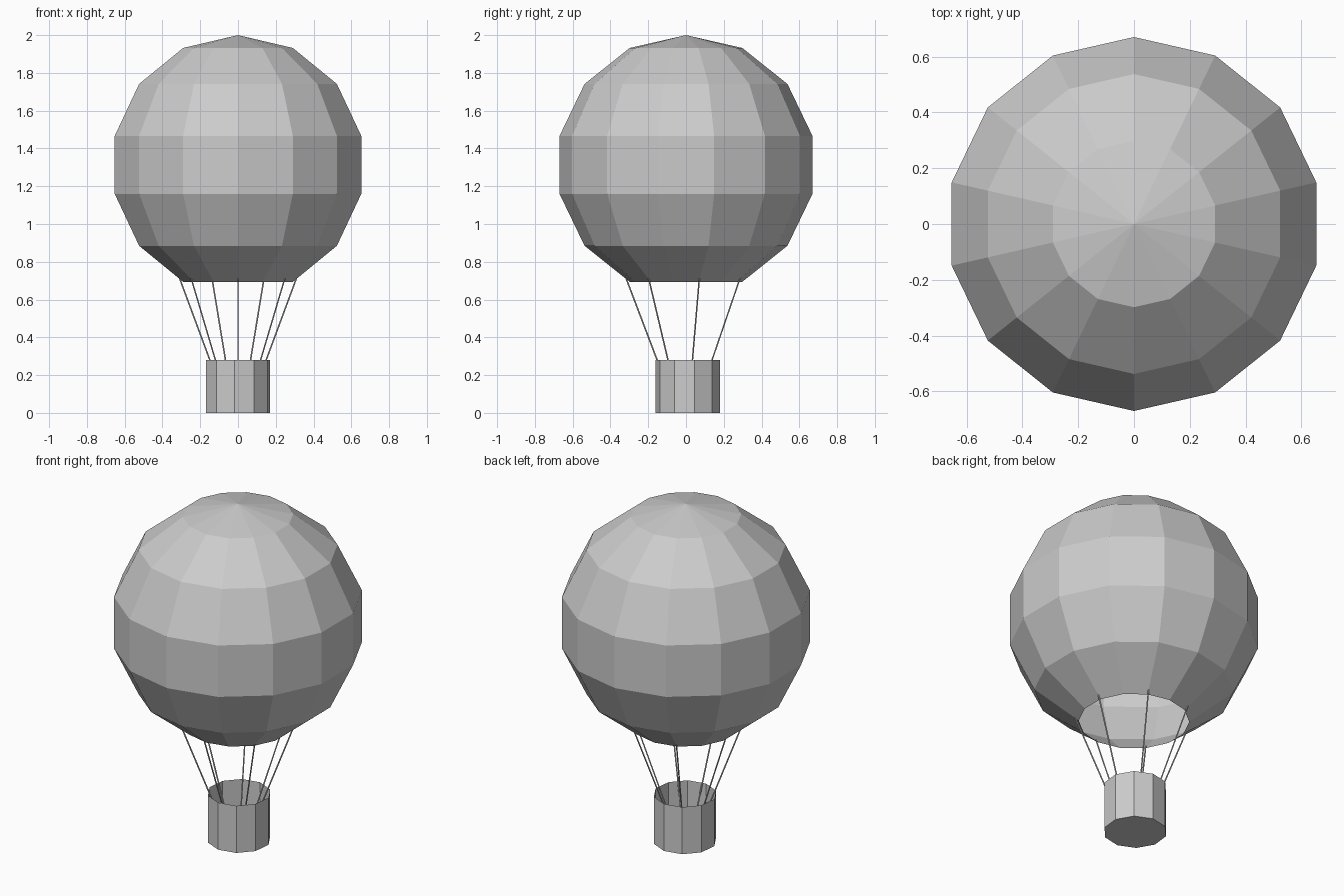
import bpy, bmesh
from math import sin, cos, pi, radians
from mathutils import Vector

cube = bpy.data.objects.get("Cube")
if cube:
    bpy.data.objects.remove(cube)

GREY = (0.6, 0.6, 0.6, 1)
mat = bpy.data.materials.new("plain grey")
mat.use_nodes = True
mat.diffuse_color = GREY
mat.node_tree.nodes["Principled BSDF"].inputs["Base Color"].default_value = GREY


def finish(bm, name):
    mesh = bpy.data.meshes.new(name)
    bm.to_mesh(mesh)
    bm.free()
    mesh.materials.append(mat)
    obj = bpy.data.objects.new(name, mesh)
    bpy.context.collection.objects.link(obj)
    return obj


# Envelope: faceted sphere with its lowest ring removed to leave the mouth
R, SIDES, RINGS = 0.687, 14, 7
bm = bmesh.new()
bmesh.ops.create_uvsphere(bm, u_segments=SIDES, v_segments=RINGS, radius=R)
bottom = min(bm.verts, key=lambda v: v.co.z)
bmesh.ops.delete(bm, geom=[bottom], context='VERTS')
envelope = finish(bm, "envelope")
envelope.location.z = 2 - R

# Basket: open-topped ten-sided tub
bm = bmesh.new()
bmesh.ops.create_cone(bm, cap_ends=True, segments=10, radius1=0.172,
                      radius2=0.172, depth=0.28)
lid = max(bm.faces, key=lambda f: f.calc_center_median().z)
bmesh.ops.delete(bm, geom=[lid], context='FACES_ONLY')
basket = finish(bm, "basket")
basket.location = (0, 0.01, 0.14)
basket.rotation_euler.z = radians(-42)


# Ropes: seven thin rods running from the mouth down into the basket
def ring_point(radius, angle, z):
    return Vector((radius * cos(angle), radius * sin(angle), z))


for i in range(7):
    a = -pi / 2 + i * 2 * pi / 7
    top, low = ring_point(0.32, a, 0.72), ring_point(0.077, a, 0.08)
    bm = bmesh.new()
    bmesh.ops.create_cone(bm, cap_ends=True, segments=6, radius1=0.004,
                          radius2=0.004, depth=(top - low).length)
    rope = finish(bm, f"rope_{i + 1}")
    rope.location = (top + low) / 2
    rope.rotation_mode = 'QUATERNION'
    rope.rotation_quaternion = (top - low).to_track_quat('Z', 'Y')
